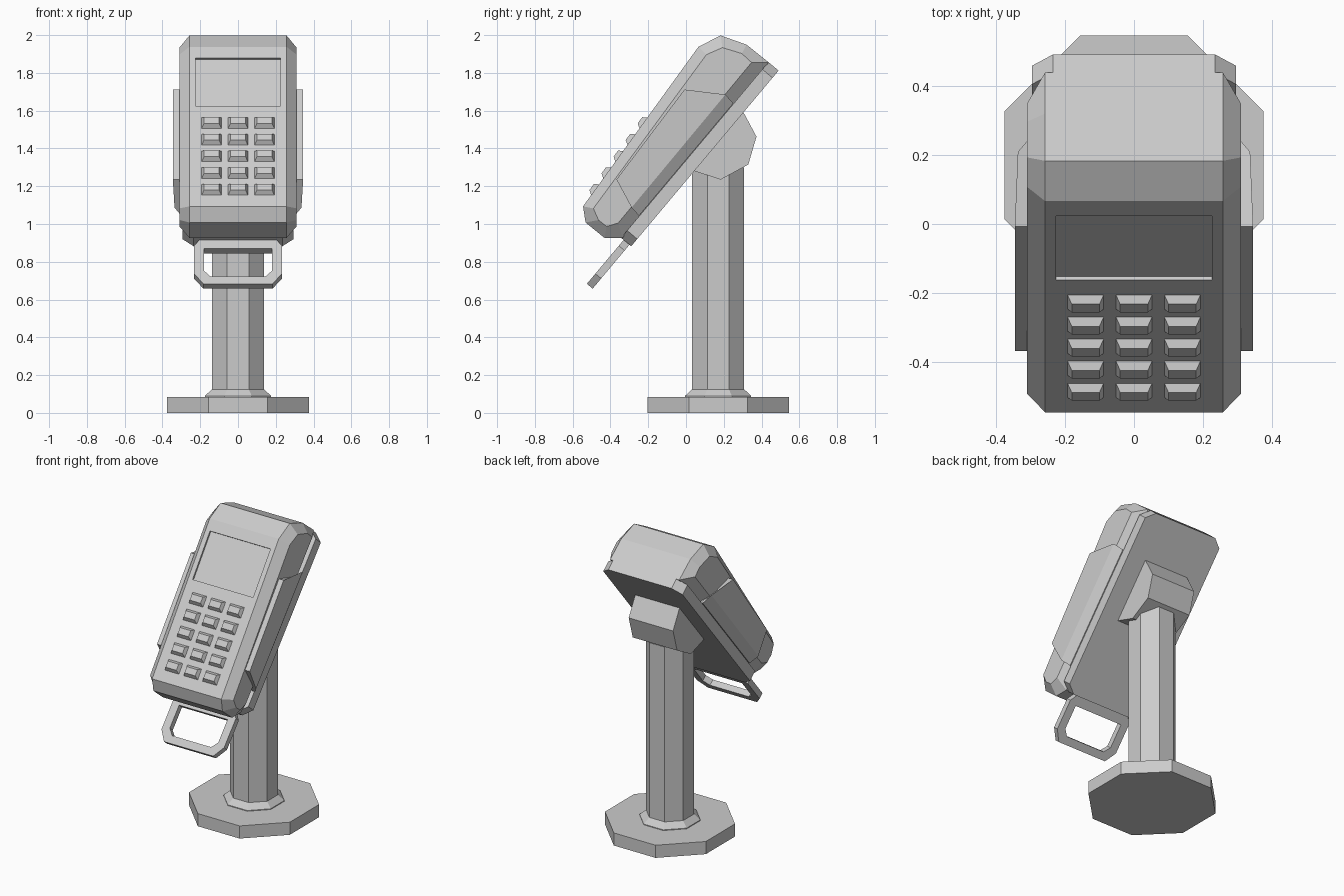
import bpy, bmesh
from math import sin, cos, pi, radians
from mathutils import Vector

cube = bpy.data.objects.get("Cube")
if cube:
    bpy.data.objects.remove(cube, do_unlink=True)

grey = bpy.data.materials.new("plain_grey")
grey.use_nodes = True
GREY = (0.6, 0.6, 0.6, 1)
grey.diffuse_color = GREY
grey.node_tree.nodes["Principled BSDF"].inputs["Base Color"].default_value = GREY

TILT = radians(40)
POLE_Y = 0.17


def tilted(x, u, n):
    """Point on the leaning terminal: u runs up its length, n out of its face."""
    return Vector((x, u * sin(TILT) - n * cos(TILT),
                   1.2 + u * cos(TILT) + n * sin(TILT)))


def loft(name, rings, closed=False, edit=None):
    """Skin a row of equal rings; cap the ends, or join them when closed."""
    bm = bmesh.new()
    vs = [[bm.verts.new(p) for p in ring] for ring in rings]
    count = len(vs[0])
    pairs = list(zip(vs, vs[1:])) + ([(vs[-1], vs[0])] if closed else [])
    for a, b in pairs:
        for i in range(count):
            j = (i + 1) % count
            bm.faces.new((a[i], a[j], b[j], b[i]))
    if not closed:
        bm.faces.new(vs[0])
        bm.faces.new(vs[-1])
    bmesh.ops.recalc_face_normals(bm, faces=bm.faces)
    if edit:
        edit(bm)
    mesh = bpy.data.meshes.new(name)
    bm.to_mesh(mesh)
    bm.free()
    mesh.materials.append(grey)
    obj = bpy.data.objects.new(name, mesh)
    bpy.context.collection.objects.link(obj)
    return obj


def octagon(apothem, z):
    r = apothem / cos(pi / 8)
    return [Vector((r * cos(a), POLE_Y + r * sin(a), z))
            for a in (pi / 8 + i * pi / 4 for i in range(8))]


def chamfered(w, low, high, cx, cu):
    """Rectangle outline (x, u) with cut corners."""
    half = [(w - cx, low), (w, low + cu), (w, high - cu), (w - cx, high)]
    return half + [(-x, u) for x, u in reversed(half)]


# Stand
loft("base", [octagon(0.375, 0), octagon(0.375, 0.085)])
loft("collar", [octagon(0.175, 0.08), octagon(0.175, 0.09), octagon(0.138, 0.125)])
loft("pole", [octagon(0.138, 0.1), octagon(0.138, 1.3)])

# Bracket behind the terminal
bracket = [(0.5, 0.03), (0.441, -0.117), (0.3, -0.179), (0.145, -0.118), (0.085, 0.03)]
loft("bracket", [[tilted(x, u, n) for u, n in bracket] for x in (-0.165, 0.165)])

# Back plate
outline = chamfered(0.295, -0.43, 0.784, 0.06, 0.05)
loft("back_plate", [[tilted(x, u, n) for x, u in outline] for n in (0.018, 0.088)])

# Loop handle under the plate
outer = chamfered(0.233, -0.733, -0.4, 0.05, 0.07)
inner = chamfered(0.18, -0.683, -0.49, 0.035, 0.04)
for k in (2, 3, 4, 5):  # square upper corners of the opening
    inner[k] = (0.18 if k < 4 else -0.18, -0.49)
loft("handle", [[tilted(x, u, n) for x, u in ring]
                for ring, n in ((outer, 0.07), (inner, 0.07), (inner, 0.03), (outer, 0.03))],
     closed=True)

# Terminal body: bevelled side profile, with a sunken screen
core = [(0.608, 0.424), (0.729, 0.373), (0.78, 0.237), (0.784, 0.085),
        (-0.426, 0.081), (-0.487, 0.154), (-0.489, 0.284), (-0.432, 0.349)]
side = [(0.603, 0.365), (0.686, 0.324), (0.728, 0.225), (0.725, 0.155),
        (-0.38, 0.15), (-0.433, 0.185), (-0.435, 0.24), (-0.405, 0.3)]
top_edge = tilted(0, *core[0])
down = (tilted(0, *core[-1]) - top_edge).normalized()
out = Vector((0, down.z, -down.y))


def on_face(x, s, h=0):
    """Point on the front face, s down from its top edge and h above it."""
    return top_edge + Vector((x, 0, 0)) + down * s + out * h


def sink_screen(bm):
    front = max(bm.faces, key=lambda f: f.normal.dot(out))
    bmesh.ops.inset_individual(bm, faces=[front], thickness=0.03)
    middle = front.calc_center_median()
    for v in front.verts:
        lower = (v.co - middle).dot(down) > 0
        v.co = on_face(0.225 if v.co.x > 0 else -0.225, 0.388 if lower else 0.073)
    bm.normal_update()
    bmesh.ops.inset_individual(bm, faces=[front], thickness=0, depth=-0.012)


loft("terminal_body",
     [[tilted(x, u, n) for u, n in prof]
      for x, prof in ((-0.31, side), (-0.257, core), (0.257, core), (0.31, side))],
     edit=sink_screen)

# Side grips
low = [(0.28, -0.209, 0.305), (0.345, -0.209, 0.305), (0.336, -0.272, 0.148),
       (0.3, -0.28, 0.09), (0.28, -0.28, 0.09)]
high = [(0.28, 0.387, 0.335), (0.345, 0.387, 0.335), (0.336, 0.506, 0.152),
        (0.3, 0.497, 0.09), (0.28, 0.497, 0.09)]
for name, sign in (("left_grip", 1), ("right_grip", -1)):
    loft(name, [[tilted(sign * x, u, n) for x, u, n in ring] for ring in (low, high)])


# Keypad
def key_ring(cx, s0, s1, w, h):
    return [on_face(cx + x, s, h) for x, s in ((-w, s0), (w, s0), (w, s1), (-w, s1))]


for row in range(5):
    s = 0.463 + row * 0.109
    for col in range(3):
        cx = (col - 1) * 0.14
        loft(f"key_{row + 1}_{col + 1}",
             [key_ring(cx, s, s + 0.07, 0.052, -0.005),
              key_ring(cx, s, s + 0.07, 0.052, 0),
              key_ring(cx, s + 0.014, s + 0.054, 0.04, 0.023)])
